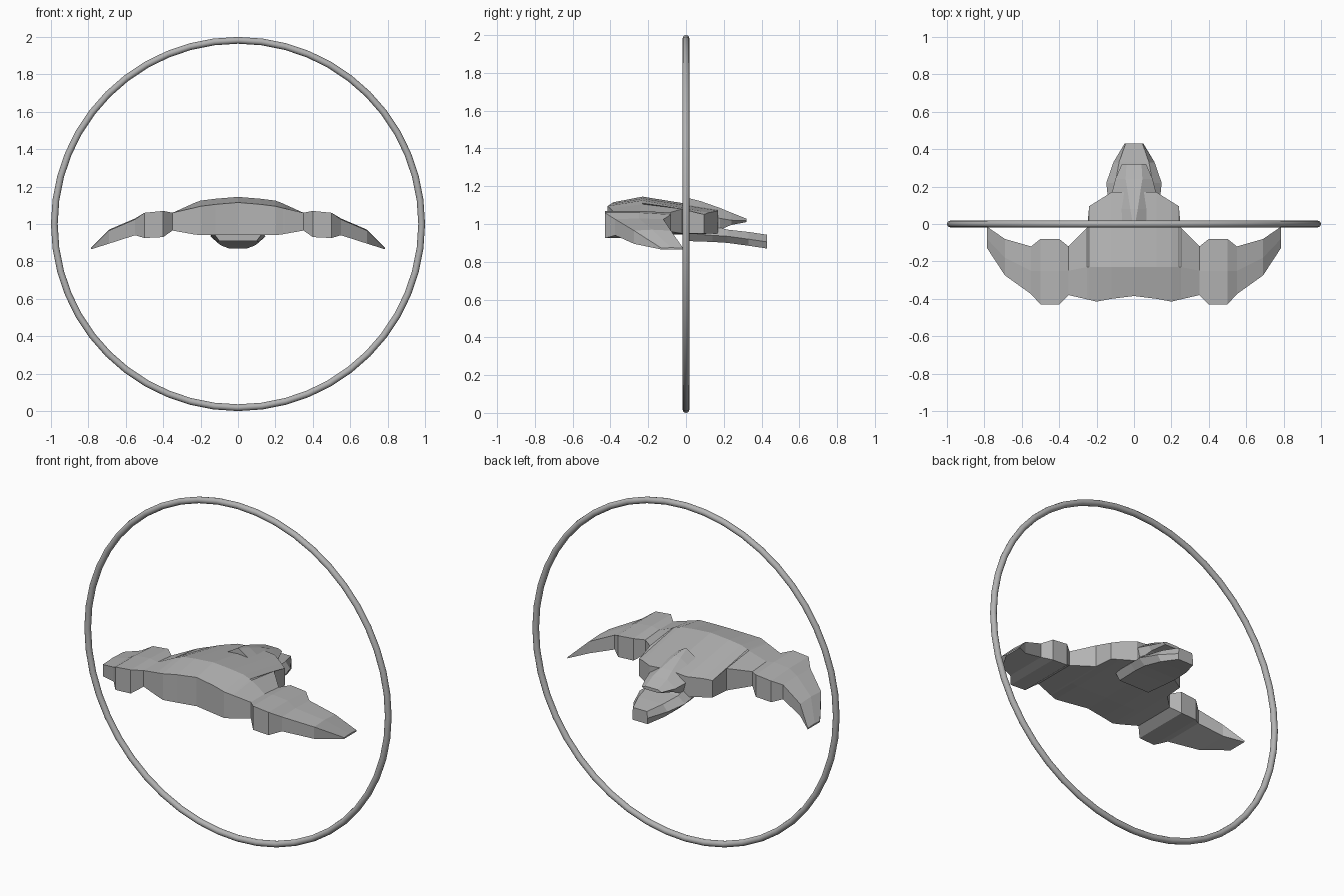
import bpy, bmesh, math

grey = bpy.data.materials.new("hull grey")
grey.diffuse_color = (0.45, 0.45, 0.45, 1)


def loft(name, sections):
    """Skin a row of equal-length closed sections and cap both ends."""
    bm = bmesh.new()
    rings = [[bm.verts.new(p) for p in s] for s in sections]
    n = len(rings[0])
    for a, b in zip(rings, rings[1:]):
        for i in range(n):
            j = (i + 1) % n
            bm.faces.new((a[i], a[j], b[j], b[i]))
    bm.faces.new(rings[0])
    bm.faces.new(rings[-1][::-1])
    bmesh.ops.recalc_face_normals(bm, faces=bm.faces)
    me = bpy.data.meshes.new(name)
    bm.to_mesh(me)
    bm.free()
    me.materials.append(grey)
    ob = bpy.data.objects.new(name, me)
    bpy.context.collection.objects.link(ob)
    return ob


# Hull, pods and swept wing tips: sections across x
# x, front y, ridge y, rear y, front bottom z, front top z, ridge z, rear top z, rear bottom z
half = [
    (0.00, -0.385, -0.23, 0.17, 0.945, 1.115, 1.145, 1.08, 0.95),
    (0.12, -0.400, -0.23, 0.17, 0.94, 1.105, 1.135, 1.07, 0.95),
    (0.20, -0.415, -0.23, 0.12, 0.94, 1.095, 1.125, 1.06, 0.95),
    (0.24, -0.405, -0.23, 0.095, 0.945, 1.085, 1.11, 1.05, 0.95),
    (0.25, -0.403, -0.23, -0.02, 0.947, 1.083, 1.105, 1.08, 0.95),
    (0.35, -0.380, -0.25, -0.12, 0.965, 1.06, 1.06, 1.05, 0.965),
    (0.40, -0.430, -0.25, -0.08, 0.93, 1.07, 1.07, 1.06, 0.93),
    (0.50, -0.430, -0.25, -0.08, 0.925, 1.06, 1.06, 1.05, 0.925),
    (0.55, -0.375, -0.25, -0.12, 0.94, 1.025, 1.03, 1.025, 0.94),
    (0.69, -0.275, -0.18, -0.08, 0.895, 0.965, 0.97, 0.965, 0.895),
    (0.785, -0.13, -0.08, -0.015, 0.865, 0.872, 0.875, 0.872, 0.865),
]


def wing_section(sign, row):
    x, yf, ym, yr, zb, zf, zm, zr, zrb = row
    pts = [(yf, zb), (yf, zf), (ym, zm), (yr, zr), (yr, zrb), (ym, min(zb, zrb))]
    return [(sign * x, y, z) for y, z in pts]


loft("winged_hull", [wing_section(-1, r) for r in half[:0:-1]]
     + [wing_section(1, r) for r in half])


def tail_section(y, w_top, w_mid, w_low, z_low, z_mid, z_top):
    return [(-w_low, y, z_low), (w_low, y, z_low), (w_mid, y, z_mid),
            (w_top, y, z_top), (-w_top, y, z_top), (-w_mid, y, z_mid)]


# Lower tail jaw, running back along y
loft("lower_tail", [tail_section(*s) for s in (
    (0.00, 0.10, 0.13, 0.10, 0.91, 0.95, 1.00),
    (0.14, 0.10, 0.14, 0.11, 0.905, 0.94, 0.99),
    (0.22, 0.10, 0.148, 0.11, 0.90, 0.935, 0.97),
    (0.33, 0.08, 0.11, 0.09, 0.885, 0.92, 0.958),
    (0.43, 0.045, 0.05, 0.05, 0.87, 0.905, 0.943))])

# Upper tail wedge with a narrow ridge that fans out
loft("upper_tail", [tail_section(*s) for s in (
    (0.00, 0.006, 0.13, 0.11, 0.97, 1.06, 1.14),
    (0.08, 0.02, 0.125, 0.11, 0.97, 1.05, 1.12),
    (0.18, 0.035, 0.115, 0.10, 0.97, 1.03, 1.085),
    (0.24, 0.045, 0.10, 0.08, 0.995, 1.02, 1.06),
    (0.32, 0.04, 0.065, 0.05, 1.01, 1.018, 1.028))])

# Large upright ring around the craft
bpy.ops.mesh.primitive_torus_add(location=(0, 0, 1), rotation=(math.pi / 2, 0, 0),
                                 major_radius=0.982, minor_radius=0.018,
                                 major_segments=48, minor_segments=12)
ring = bpy.context.object
ring.name = "ring"
ring.data.materials.append(grey)
bpy.ops.object.shade_smooth_by_angle(angle=math.radians(35))
